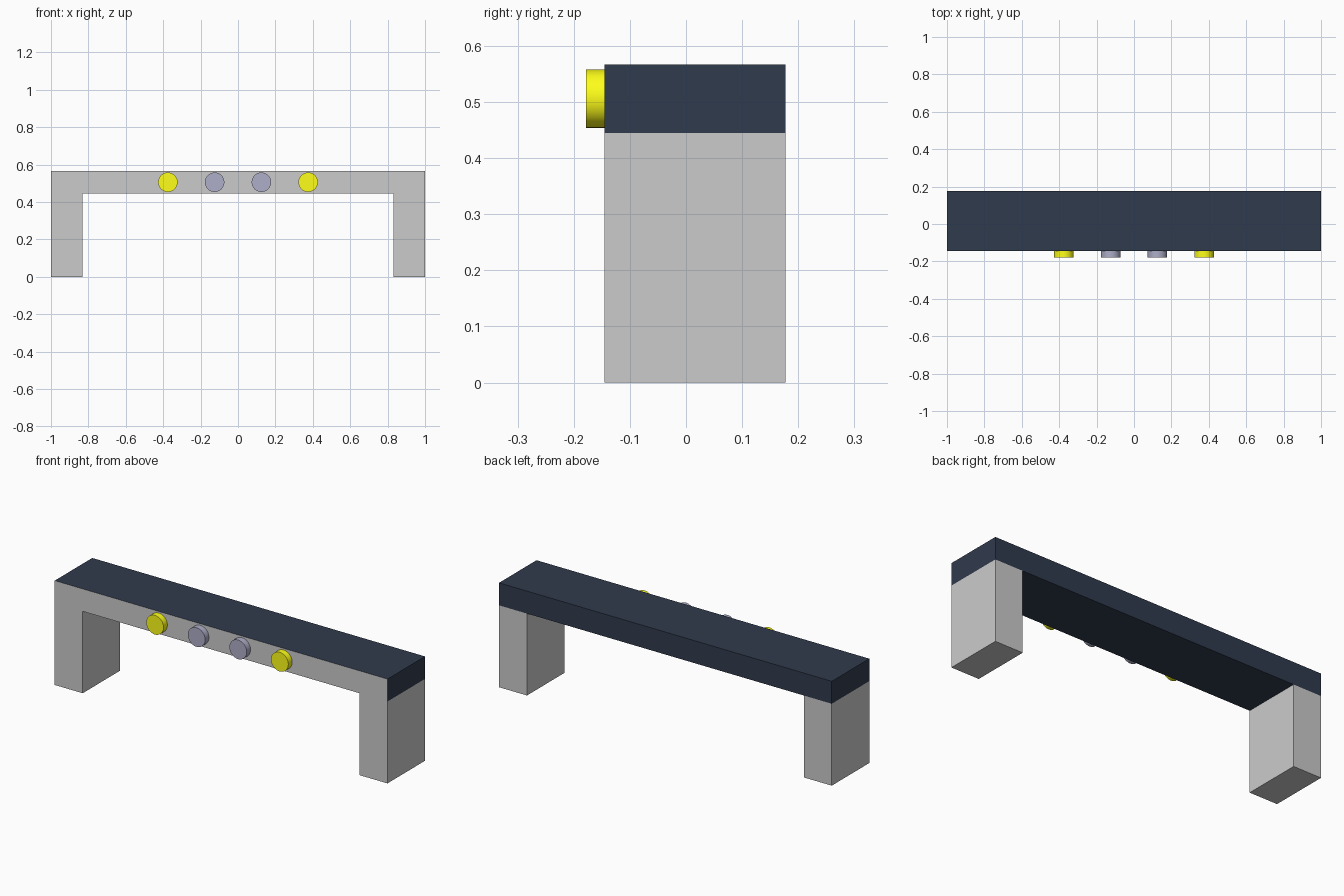
import bpy
import bmesh
import math

if "Cube" in bpy.data.objects:
    bpy.data.objects.remove(bpy.data.objects["Cube"])

FRONT, BACK = -0.145, 0.177
TOP, UNDER, LEG_IN = 0.567, 0.445, 0.832


def material(name, rgb):
    m = bpy.data.materials.new(name)
    m.diffuse_color = (*rgb, 1)
    m.use_nodes = True
    m.node_tree.nodes["Principled BSDF"].inputs["Base Color"].default_value = m.diffuse_color
    return m


def mesh_object(name, bm, mat=None):
    bmesh.ops.recalc_face_normals(bm, faces=bm.faces[:])
    me = bpy.data.meshes.new(name)
    bm.to_mesh(me)
    bm.free()
    ob = bpy.data.objects.new(name, me)
    bpy.context.collection.objects.link(ob)
    if mat:
        me.materials.append(mat)
    return ob


navy = material("navy", (0.03, 0.043, 0.075))
yellow = material("yellow", (1.0, 1.0, 0.01))
lavender = material("lavender", (0.42, 0.42, 0.58))

# Grey frame: one flush arch-shaped front face with two legs running back
bm = bmesh.new()
arch = [(-1, UNDER), (-1, 0), (-LEG_IN, 0), (-LEG_IN, UNDER),
        (LEG_IN, UNDER), (LEG_IN, 0), (1, 0), (1, UNDER), (1, TOP), (-1, TOP)]
front = [bm.verts.new((x, FRONT, z)) for x, z in arch]
bm.faces.new(front)
for leg in (front[0:4], front[4:8]):
    rear = [bm.verts.new((v.co.x, BACK, v.co.z)) for v in leg]
    for i in range(3):
        bm.faces.new((leg[i], leg[i + 1], rear[i + 1], rear[i]))
    bm.faces.new(rear)
mesh_object("leg_frame", bm)

# Navy beam, open at the front where the grey face closes it
bm = bmesh.new()
rear_ring, front_ring = [
    [bm.verts.new((x, y, z)) for x, z in
     ((-1, UNDER), (1, UNDER), (1, TOP), (-1, TOP))] for y in (BACK, FRONT)]
bm.faces.new(rear_ring)
for i in range(4):
    j = (i + 1) % 4
    bm.faces.new((rear_ring[i], rear_ring[j], front_ring[j], front_ring[i]))
mesh_object("beam_cover", bm, navy)

# Row of round lamps on the front face
for i, (x, mat) in enumerate(((-0.375, yellow), (-0.125, lavender),
                              (0.125, lavender), (0.375, yellow))):
    bpy.ops.mesh.primitive_cylinder_add(
        vertices=48, radius=0.052, depth=0.033,
        location=(x, FRONT - 0.0165, 0.506), rotation=(math.pi / 2, 0, 0))
    lamp = bpy.context.object
    lamp.name = f"lamp_{i + 1}"
    lamp.data.materials.append(mat)
    bpy.ops.object.shade_smooth_by_angle()
